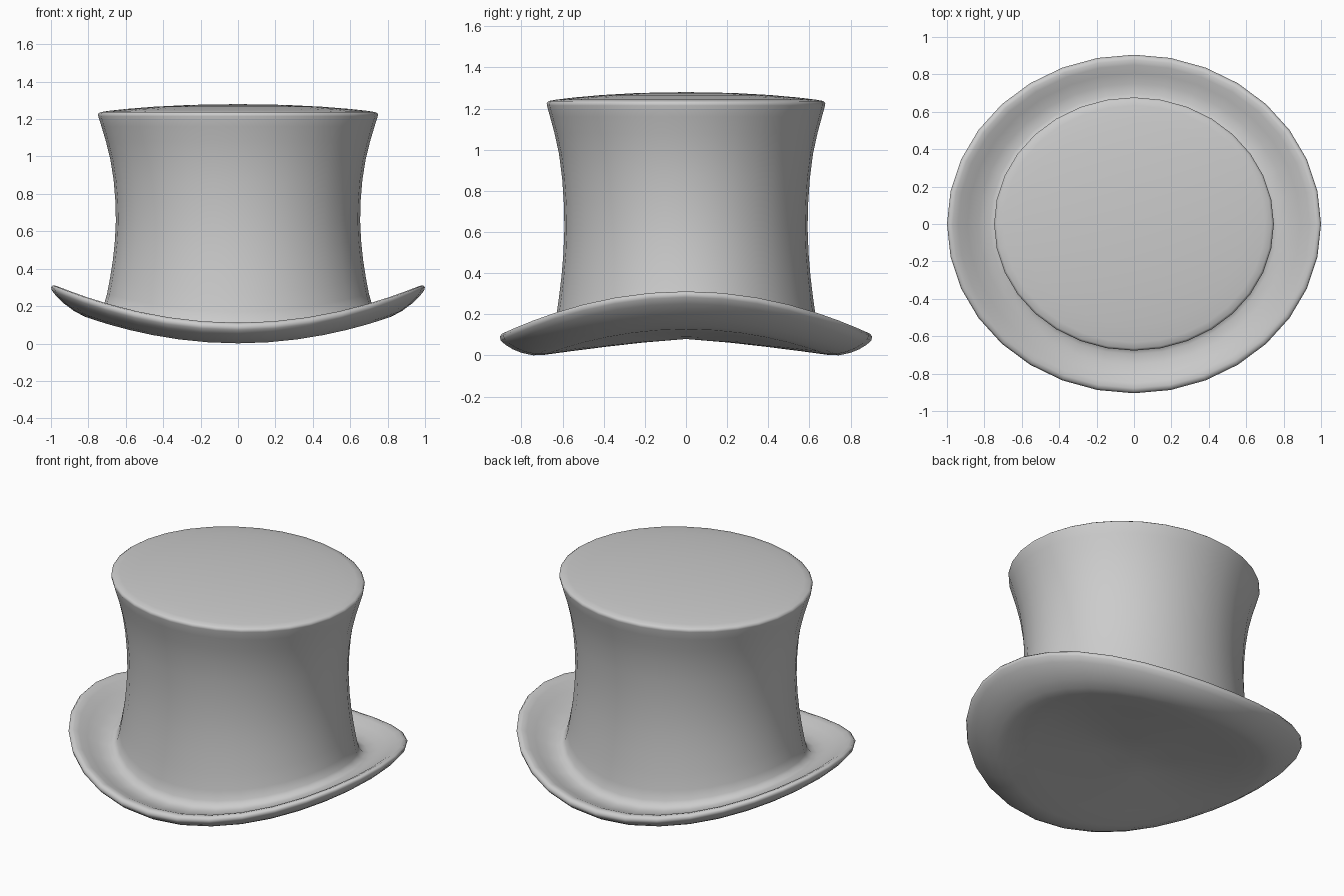
import bpy, bmesh, math

if "Cube" in bpy.data.objects:
    bpy.data.objects.remove(bpy.data.objects["Cube"])

SEGMENTS = 32
DEPTH = 0.905      # front-to-back squash of the oval
CURL = 0.212       # how far the brim sides rise

# half section (radius, height) from the crown top down to the brim underside
profile = [
    (0.25, 1.276), (0.45, 1.266), (0.60, 1.254), (0.70, 1.243),
    (0.735, 1.237), (0.748, 1.228), (0.747, 1.215),
    (0.730, 1.16), (0.706, 1.08), (0.682, 0.98), (0.665, 0.86),
    (0.656, 0.74), (0.653, 0.62), (0.658, 0.50), (0.669, 0.38),
    (0.684, 0.27), (0.700, 0.17), (0.714, 0.11), (0.735, 0.08),
    (0.77, 0.068), (0.83, 0.072), (0.89, 0.088), (0.94, 0.106),
    (0.97, 0.111), (0.99, 0.105), (1.00, 0.090), (0.995, 0.073),
    (0.97, 0.052), (0.93, 0.030), (0.88, 0.012), (0.82, 0.001), (0.77, 0.002),
]


def bent(r, z, a):
    """Point on the oval, with the sides of the brim curled upwards."""
    x, y = r * math.cos(a), r * DEPTH * math.sin(a)
    weight = min(1, max(0, 1 - (z - 0.1) / 0.9))
    return x, y, z + CURL * x * x * weight


bm = bmesh.new()
angles = [2 * math.pi * i / SEGMENTS for i in range(SEGMENTS)]
rings = [[bm.verts.new(bent(r, z, a)) for a in angles] for r, z in profile]

# closed underside: a shallow saddle running to the middle
edge = [v.co.copy() for v in rings[-1]]
for t in (0.8, 0.55, 0.3):
    rings.append([bm.verts.new((c.x * t, c.y * t, 0.08 + (c.z - 0.08) * t ** 1.25))
                  for c in edge])

# skin between the rings
for upper, lower in zip(rings, rings[1:]):
    for i in range(SEGMENTS):
        j = (i + 1) % SEGMENTS
        bm.faces.new((upper[i], lower[i], lower[j], upper[j]))

# close the crown top and the underside
for ring, z in ((rings[0], 1.28), (rings[-1], 0.08)):
    centre = bm.verts.new((0, 0, z))
    for i in range(SEGMENTS):
        bm.faces.new((centre, ring[i], ring[(i + 1) % SEGMENTS]))
bmesh.ops.recalc_face_normals(bm, faces=bm.faces)

# crown and brim in one smooth shell
mesh = bpy.data.meshes.new("crown_and_brim")
bm.to_mesh(mesh)
bm.free()
hat = bpy.data.objects.new("crown_and_brim", mesh)
bpy.context.collection.objects.link(hat)
for p in mesh.polygons:
    p.use_smooth = True
